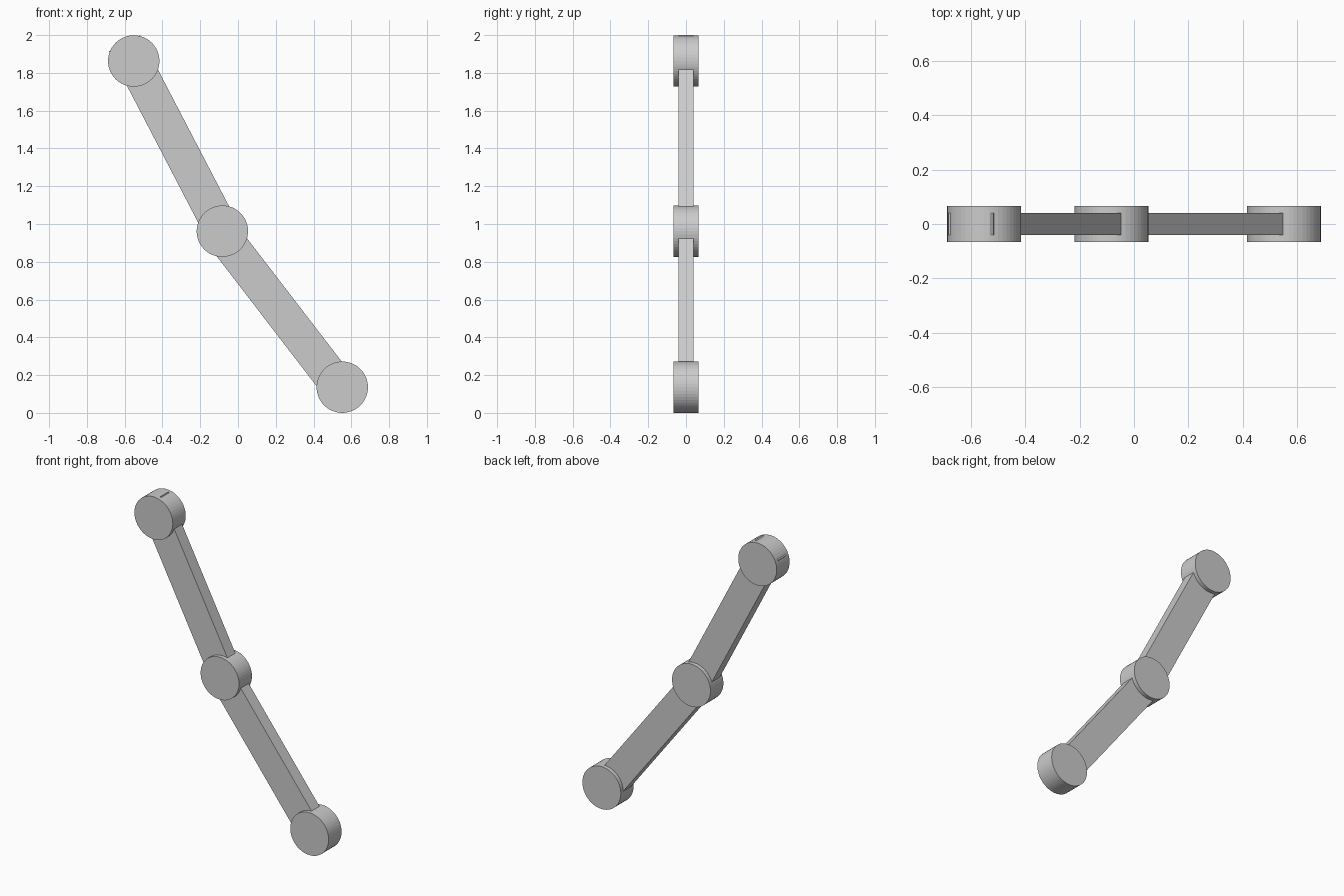
import bpy
import math
from mathutils import Vector

cube = bpy.data.objects.get("Cube")
if cube:
    bpy.data.objects.remove(cube, do_unlink=True)

# Single plain grey
grey = bpy.data.materials.new("plain_grey")
grey.use_nodes = True
colour = (0.6, 0.6, 0.6, 1)
grey.diffuse_color = colour
grey.node_tree.nodes["Principled BSDF"].inputs["Base Color"].default_value = colour

JOINT_RADIUS, JOINT_DEPTH = 0.136, 0.131
BAR_WIDTH, BAR_DEPTH = 0.185, 0.08

top = Vector((-0.552, 0, 1.863))
middle = Vector((-0.083, 0, 0.962))
bottom = Vector((0.552, 0, 0.136))


def joint(name, centre):
    """Disc with its axis running front to back."""
    bpy.ops.mesh.primitive_cylinder_add(
        vertices=48, radius=JOINT_RADIUS, depth=JOINT_DEPTH,
        location=centre, rotation=(math.pi / 2, 0, 0))
    finish(name)


def bar(name, start, end, over_start, over_end, shift=0.0):
    """Flat bar from start to end, running past each by the given length."""
    along = (end - start).normalized()
    side = Vector((-along.z, 0, along.x))
    a = start - along * over_start + side * shift
    b = end + along * over_end + side * shift
    bpy.ops.mesh.primitive_cube_add(size=1, location=(a + b) / 2)
    obj = bpy.context.object
    obj.scale = (BAR_WIDTH, BAR_DEPTH, (b - a).length)
    obj.rotation_euler.y = math.atan2(along.x, along.z)
    finish(name)


def finish(name):
    obj = bpy.context.object
    obj.name = name
    obj.data.materials.append(grey)


# Three joint discs
joint("top_joint", top)
joint("middle_joint", middle)
joint("bottom_joint", bottom)

# Two linking bars; the upper one just breaks through the top joint's rim
bar("upper_bar", middle, top, 0.05, 0.106)
bar("lower_bar", middle, bottom, 0.04, 0.04, shift=-0.012)
